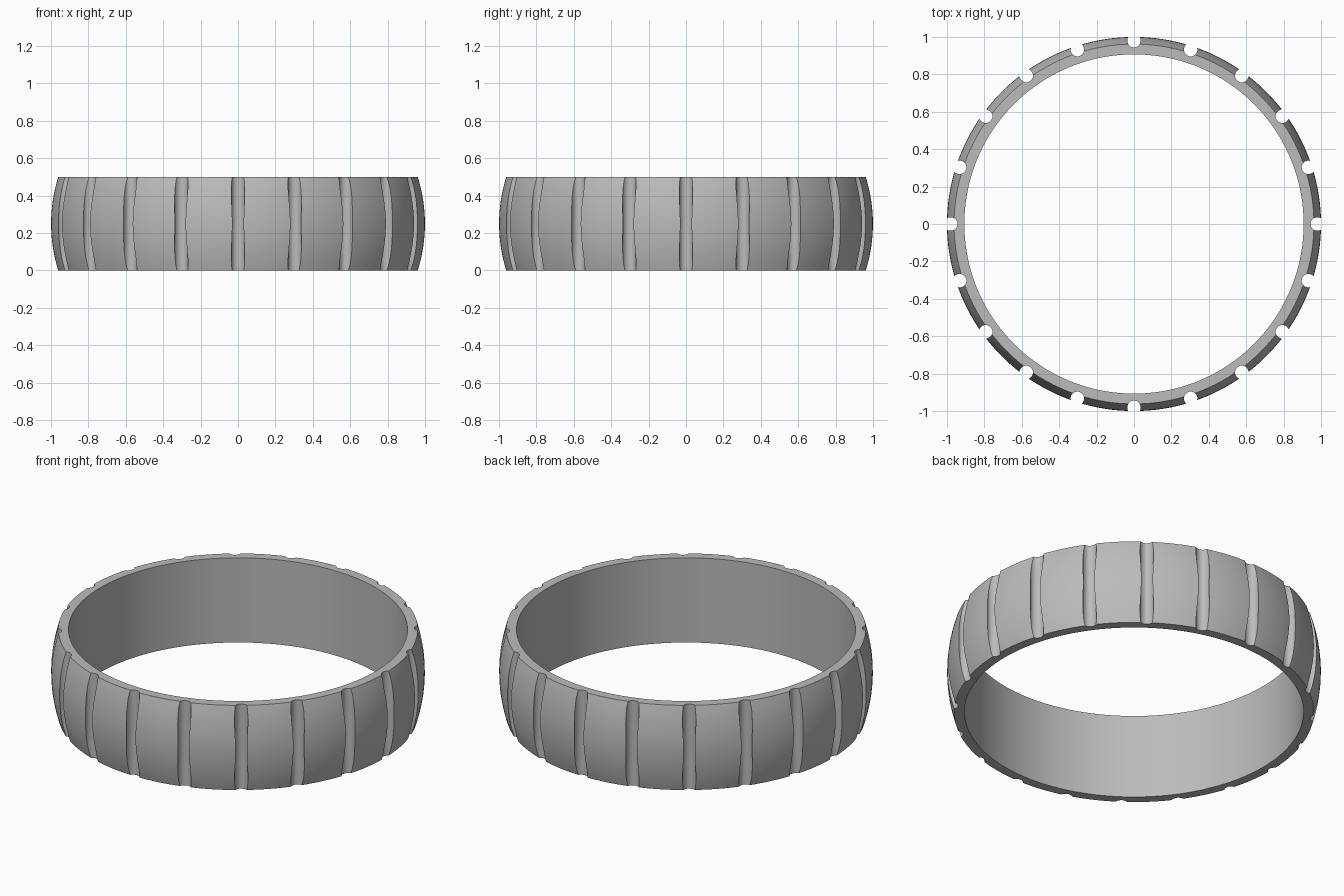
import bpy, bmesh, math
from mathutils import Matrix, Vector

if "Cube" in bpy.data.objects:
    bpy.data.objects.remove(bpy.data.objects["Cube"], do_unlink=True)

HEIGHT = 0.5
INNER_R, EDGE_R, MID_R = 0.907, 0.962, 1.0
GROOVES, GROOVE_R, GROOVE_DIST = 20, 0.036, 0.98
SEGMENTS, ARC_STEPS = 160, 16

# Plain grey metal
metal = bpy.data.materials.new("grey metal")
metal.use_nodes = True
metal.diffuse_color = (0.5, 0.5, 0.5, 1)
metal.node_tree.nodes["Principled BSDF"].inputs["Base Color"].default_value = metal.diffuse_color


def make_object(name, bm):
    mesh = bpy.data.meshes.new(name)
    bm.to_mesh(mesh)
    bm.free()
    mesh.materials.append(metal)
    obj = bpy.data.objects.new(name, mesh)
    bpy.context.collection.objects.link(obj)
    return obj


# Ring band: flat inner wall and domed outer wall, turned about z
bulge = MID_R - EDGE_R
dome_r = ((HEIGHT / 2) ** 2 + bulge ** 2) / (2 * bulge)
half_angle = math.asin(HEIGHT / 2 / dome_r)
profile = [(INNER_R, HEIGHT), (INNER_R, 0)]
for i in range(ARC_STEPS + 1):
    a = half_angle * (2 * i / ARC_STEPS - 1)
    profile.append((MID_R - dome_r * (1 - math.cos(a)), HEIGHT / 2 + dome_r * math.sin(a)))

bm = bmesh.new()
verts = [bm.verts.new((r, 0, z)) for r, z in profile]
edges = [bm.edges.new((v, verts[(i + 1) % len(verts)])) for i, v in enumerate(verts)]
bmesh.ops.spin(bm, geom=verts + edges, cent=(0, 0, 0), axis=(0, 0, 1),
               angle=math.tau, steps=SEGMENTS, use_duplicate=False)
bmesh.ops.remove_doubles(bm, verts=bm.verts, dist=1e-5)
bmesh.ops.recalc_face_normals(bm, faces=bm.faces)
band = make_object("ring_band", bm)

# Upright rods that cut the round grooves
bm = bmesh.new()
for i in range(GROOVES):
    a = math.tau * i / GROOVES
    place = Matrix.Translation(Vector((math.cos(a), math.sin(a), 0)) * GROOVE_DIST
                               + Vector((0, 0, HEIGHT / 2)))
    bmesh.ops.create_cone(bm, cap_ends=True, segments=32, radius1=GROOVE_R,
                          radius2=GROOVE_R, depth=HEIGHT * 1.4, matrix=place)
cutter = make_object("groove_cutter", bm)
cutter.hide_render = True

cut = band.modifiers.new("grooves", 'BOOLEAN')
cut.operation = 'DIFFERENCE'
cut.solver = 'EXACT'
cut.object = cutter
bpy.ops.object.select_all(action='DESELECT')
bpy.context.view_layer.objects.active = band
band.select_set(True)
bpy.ops.object.modifier_apply(modifier=cut.name)
bpy.data.objects.remove(cutter, do_unlink=True)

# Smooth walls with crisp rims and groove lips
bpy.ops.object.shade_smooth_by_angle(angle=math.radians(25))
